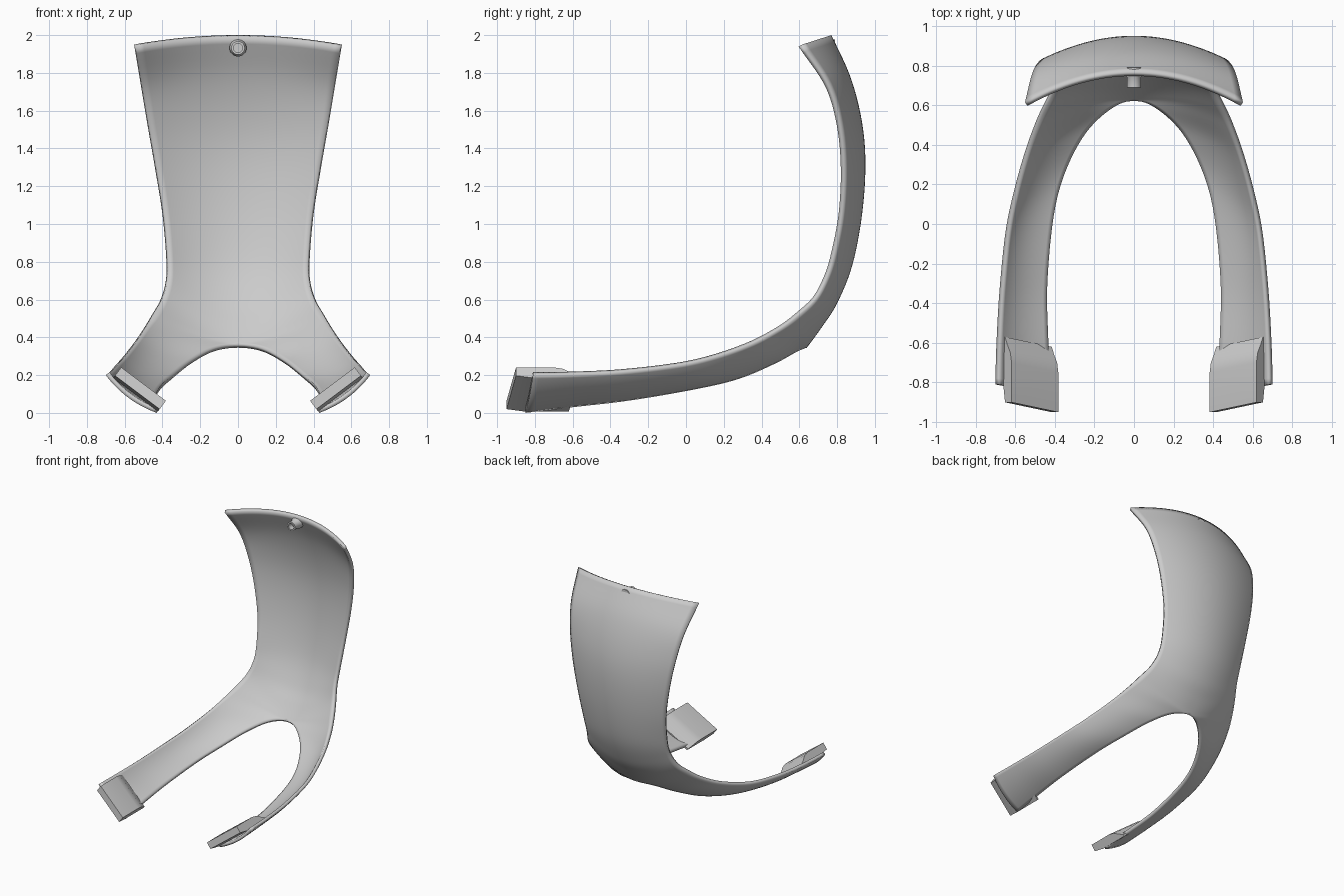
import bpy, bmesh, math
from mathutils import Vector as V

if "Cube" in bpy.data.objects:
    bpy.data.objects.remove(bpy.data.objects["Cube"])

# Inner guide: centre line down to the arch peak, then along the arch to the arm tip
CENTRE = [V(p) for p in [(0, .77, 2.0), (0, .87, 1.78), (0, .93, 1.55), (0, .95, 1.32), (0, .932, 1.05),
                         (0, .88, .78), (0, .80, .58), (0, .72, .455), (0, .64, .345)]]
ARCH = [V(p) for p in [(0, .64, .345), (.13, .59, .325), (.25, .47, .26), (.35, .28, .18), (.41, .05, .125),
                       (.445, -.3, .065), (.44, -.6, .03), (.43, -.85, 0)]]
# Outer guide: side edge from the top corner to the arm tip
EDGE = [V(p) for p in [(.55, .615, 1.95), (.515, .757, 1.74), (.48, .82, 1.53), (.44, .842, 1.30),
                       (.40, .83, 1.05), (.38, .785, .82), (.382, .745, .70), (.41, .69, .60),
                       (.455, .605, .52), (.50, .505, .445), (.555, .35, .365), (.61, .15, .295),
                       (.65, -.05, .25), (.68, -.35, .215), (.695, -.62, .202), (.70, -.81, .2)]]
# Bend controls for the lower rows (upper rows stay level at the centre)
BEND = [V(p) for p in [(.205, .735, .475), (.22, .675, .395), (.33, .585, .365), (.435, .44, .28),
                       (.515, .23, .2), (.565, .005, .145), (.595, -.325, .105), (.597, -.61, .08),
                       (.595, -.83, .06)]]
BEND = [V((e.x / 2, c.y, c.z)) for c, e in zip(CENTRE[:7], EDGE)] + BEND


def spline(pts, n=6, before=None):
    """Catmull-Rom samples through pts."""
    p = [before or 2 * pts[0] - pts[1]] + pts + [2 * pts[-1] - pts[-2]]
    out = []
    for i in range(1, len(p) - 2):
        a, b, c, d = p[i - 1:i + 3]
        for k in range(n):
            t = k / n
            out.append(.5 * (2 * b + (c - a) * t + (2 * a - 5 * b + 4 * c - d) * t * t
                             + (3 * b - a - 3 * c + d) * t ** 3))
    return out + [pts[-1]]


def make(name, verts, faces, angle=35):
    me = bpy.data.meshes.new(name)
    me.from_pydata([tuple(v) for v in verts], [], faces)
    ob = bpy.data.objects.new(name, me)
    bpy.context.collection.objects.link(ob)
    bpy.ops.object.select_all(action='DESELECT')
    ob.select_set(True)
    bpy.context.view_layer.objects.active = ob
    bpy.ops.object.shade_smooth_by_angle(angle=math.radians(angle))
    return ob


def fix_normals(ob):
    bm = bmesh.new()
    bm.from_mesh(ob.data)
    bmesh.ops.remove_doubles(bm, verts=bm.verts, dist=1e-5)
    bmesh.ops.recalc_face_normals(bm, faces=bm.faces)
    bm.to_mesh(ob.data)
    bm.free()


def mirror(ob):
    m = ob.modifiers.new("mirror", 'MIRROR')
    m.merge_threshold = .0005


# Curved shell with two arms
inner = spline(CENTRE)[:-1] + spline(ARCH, before=V((-.13, .59, .325)))
outer, bend = spline(EDGE), spline(BEND)
COLS = 14
verts = []
for a, k, b in zip(inner, bend, outer):
    for j in range(COLS + 1):
        s = j / COLS
        verts.append(a * (1 - s) ** 2 + k * 2 * s * (1 - s) + b * s * s)
w = COLS + 1
faces = [(i * w + j, i * w + j + 1, (i + 1) * w + j + 1, (i + 1) * w + j)
         for i in range(len(inner) - 1) for j in range(COLS)]
shell = make("curved_shell", verts, faces)
mirror(shell)
sol = shell.modifiers.new("thickness", 'SOLIDIFY')
sol.thickness = .025
sol.offset = -1

# Ramped tab inside each arm tip: (height above arm, y) profile swept across the arm
profile = [(.025, -.60), (.045, -.64), (.07, -.68), (.08, -.73), (.08, -.93), (.025, -.93), (.01, -.84), (.01, -.60)]
tip, along, up = V((.43, 0, 0)), V((.8, 0, .6)), V((-.6, 0, .8))
verts = []
for d, skew in ((0, -.02), (.295, .03)):
    for h, y in profile:
        p = tip + along * d + up * h
        verts.append((p.x, y + skew, p.z))
n = len(profile)
faces = [(i, (i + 1) % n, n + (i + 1) % n, n + i) for i in range(n)]
faces += [tuple(range(n)), tuple(range(n, 2 * n))]
tab = make("arm_tab", verts, faces)
fix_normals(tab)
mirror(tab)

# Hollow peg near the top of the inner face: (radius, y) profile turned about y
ring = [(.024, .735), (.024, .69), (.036, .69), (.036, .74), (.045, .755), (.045, .79)]
SEG = 32
verts = [(r * math.cos(2 * math.pi * k / SEG), y, 1.932 + r * math.sin(2 * math.pi * k / SEG))
         for r, y in ring for k in range(SEG)]
faces = [(i * SEG + k, i * SEG + (k + 1) % SEG, (i + 1) * SEG + (k + 1) % SEG, (i + 1) * SEG + k)
         for i in range(len(ring) - 1) for k in range(SEG)]
faces += [tuple(range(SEG)), tuple(range((len(ring) - 1) * SEG, len(ring) * SEG))]
fix_normals(make("hollow_peg", verts, faces))
